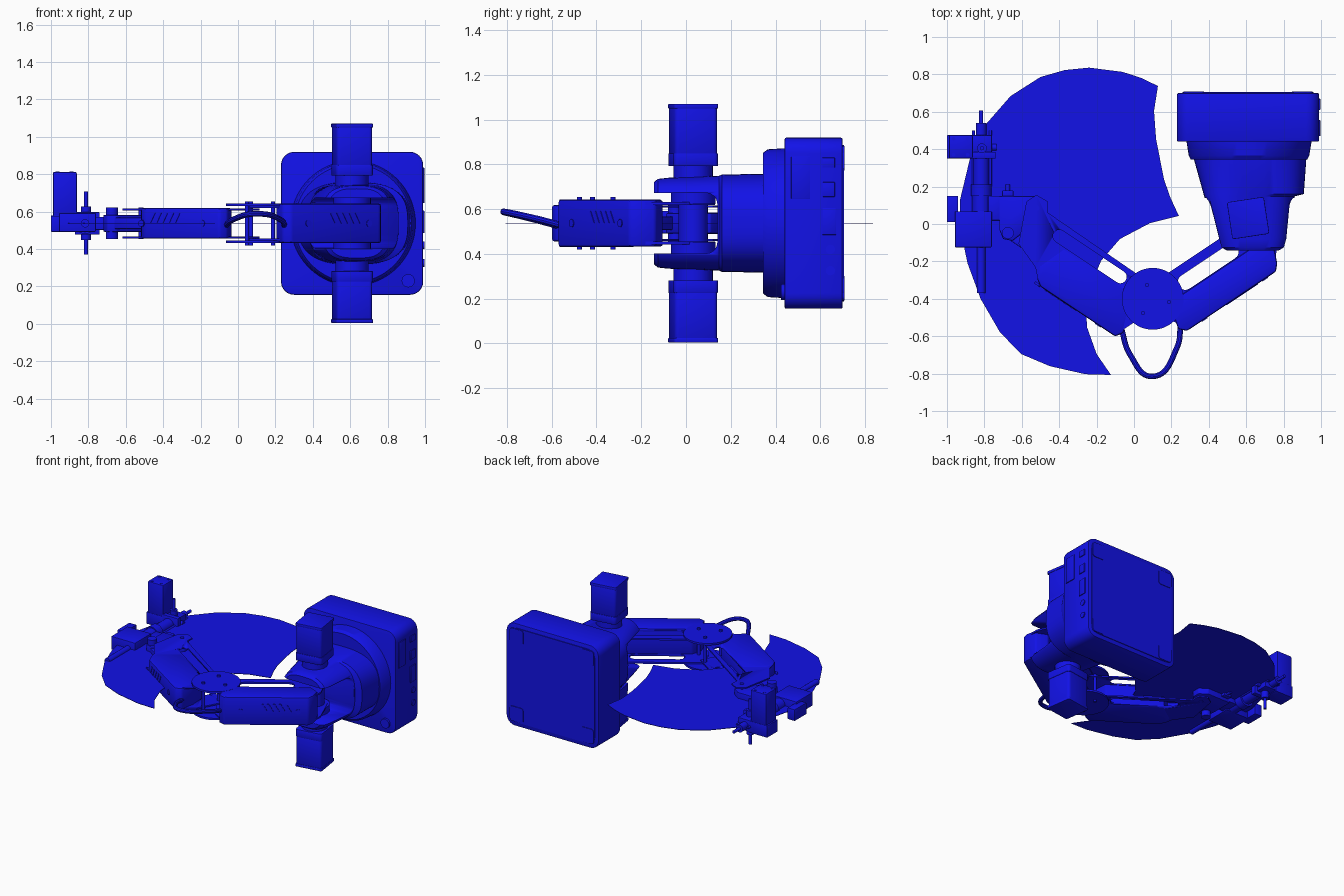
import bpy, bmesh, math
from mathutils import Vector

if "Cube" in bpy.data.objects:
    bpy.data.objects.remove(bpy.data.objects["Cube"])

C = 0.537  # height of the arm's mid plane
BLUE = bpy.data.materials.new("blue")
BLUE.diffuse_color = (0.006, 0.006, 0.8, 1)
BLUE.use_nodes = True
BLUE.node_tree.nodes["Principled BSDF"].inputs["Base Color"].default_value = BLUE.diffuse_color


def finish(name, bm, bevel=0.0):
    bmesh.ops.recalc_face_normals(bm, faces=bm.faces)
    me = bpy.data.meshes.new(name)
    bm.to_mesh(me)
    bm.free()
    ob = bpy.data.objects.new(name, me)
    bpy.context.collection.objects.link(ob)
    me.materials.append(BLUE)
    bpy.context.view_layer.objects.active = ob
    bpy.ops.object.select_all(action='DESELECT')
    ob.select_set(True)
    if bevel:
        m = ob.modifiers.new("bevel", 'BEVEL')
        m.width, m.segments = bevel, 2
        bpy.ops.object.modifier_apply(modifier="bevel")
    bpy.ops.object.shade_smooth_by_angle(angle=math.radians(32))
    return ob


def loft(name, rings, bevel=0.0):
    bm = bmesh.new()
    vs = [[bm.verts.new(p) for p in r] for r in rings]
    n = len(vs[0])
    for a, b in zip(vs, vs[1:]):
        for i in range(n):
            bm.faces.new((a[i], a[(i + 1) % n], b[(i + 1) % n], b[i]))
    bm.faces.new(vs[0])
    bm.faces.new(vs[-1])
    return finish(name, bm, bevel)


def prism(name, pts, z0, z1, bevel=0.0):
    return loft(name, [[(x, y, z) for x, y in pts] for z in (z0, z1)], bevel)


def box(name, x0, x1, y0, y1, z0, z1, bevel=0.0):
    return prism(name, [(x0, y0), (x1, y0), (x1, y1), (x0, y1)], z0, z1, bevel)


def cyl(name, a, b, r, n=32):
    a, b = Vector(a), Vector(b)
    q = (b - a).to_track_quat('Z', 'Y')
    ring = [q @ Vector((r * math.cos(math.tau * i / n), r * math.sin(math.tau * i / n), 0)) for i in range(n)]
    return loft(name, [[c + p for p in ring] for c in (a, b)])


def round_rect(cx, cy, hx, hy, r, n=6, rot=0.0):
    pts = []
    for k, (sx, sy) in enumerate(((1, 1), (-1, 1), (-1, -1), (1, -1))):
        for i in range(n + 1):
            t = math.pi / 2 * (k + i / n)
            x, y = sx * (hx - r) + r * math.cos(t), sy * (hy - r) + r * math.sin(t)
            pts.append((cx + x * math.cos(rot) - y * math.sin(rot), cy + x * math.sin(rot) + y * math.cos(rot)))
    return pts


def cut(ob, cutter):
    m = ob.modifiers.new("cut", 'BOOLEAN')
    m.object, m.operation, m.solver = cutter, 'DIFFERENCE', 'EXACT'
    bpy.context.view_layer.objects.active = ob
    bpy.ops.object.modifier_apply(modifier="cut")
    bpy.data.objects.remove(cutter)


def frame(pts, side=1):
    # link frame: t along the link, n across it; side -1 mirrors it to the forearm
    return [(side * (0.832 * t - 0.555 * n), 0.555 * t + 0.832 * n) for t, n in pts]


def levels(lo, hi):
    # the same height band above and below the mid plane
    return (("upper", C + lo, C + hi), ("lower", C - hi, C - lo))


# Base box with ports, button and rear plate
def slab(name, shape, y0, y1, bevel=0.0):
    return loft(name, [[(x, y, z) for x, z in shape] for y in (y0, y1)], bevel)


slab("base_box", round_rect(0.61, C, 0.38, 0.382, 0.07), 0.44, 0.70, 0.008)
slab("base_rear_plate", round_rect(0.61, C, 0.35, 0.35, 0.06), 0.695, 0.705)
for sx in (-1, 1):
    for sz in (-1, 1):
        slab("rear_corner_pad", round_rect(0.61 + sx * 0.29, C + sz * 0.29, 0.055, 0.055, 0.02), 0.70, 0.709)
cyl("base_button", (0.91, 0.425, 0.23), (0.91, 0.45, 0.23), 0.035)
for y0, y1, z0, z1 in ((.47, .555, .645, .835), (.61, .665, .785, .83), (.61, .665, .655, .72), (.61, .67, .485, .605)):
    box("side_port", 0.98, 0.996, y0, y1, z0, z1, 0.002)
for z in (0.42, 0.325):
    cyl("side_socket", (0.98, 0.645, z), (0.996, 0.645, z), 0.021, 20)


# Round flange and tapering tower with a fork cut in its nose
def oval(y, cx, hx, hz, e, n=64):
    f = lambda v: math.copysign(abs(v) ** (2 / e), v)
    return [(cx + hx * f(math.cos(math.tau * i / n)), y, C + hz * f(math.sin(math.tau * i / n))) for i in range(n)]


loft("tower_flange", [oval(.445, .615, .335, .335, 2), oval(.365, .615, .322, .33, 2), oval(.345, .615, .312, .315, 2)])
tower = loft("tower", [oval(.40, .615, .31, .222, 2.6), oval(.16, .64, .268, .217, 2.8), oval(.148, .617, .242, .212, 3),
                       oval(-.08, .635, .198, .203, 3.2), oval(-.125, .635, .185, .198, 3.2), oval(-.142, .635, .16, .185, 3.2)])
cut(tower, loft("fork_cutter", [[(x, y, z) for y, z in round_rect(-0.08, C, 0.22, 0.135, 0.05)] for x in (0.2, 1.1)]))

# Shoulder motors, mirrored above and below
JX, JY = 0.61, 0.032
for s in (1, -1):
    for nm, z0, z1, h, r in (("body", .305, .52, .097, .02), ("end_cap", .512, .533, .1, .012), ("gearbox", .255, .312, .1, .02)):
        za, zb = sorted((C + s * z0, C + s * z1))
        prism("shoulder_motor_" + nm, round_rect(JX, JY, h, h, r, 3, 0.15), za, zb, 0.004)
    cyl("motor_mount", (JX, JY, C + s * .18), (JX, JY, C + s * .26), 0.088)
    cyl("shoulder_bearing", (JX, JY, C + s * .085), (JX, JY, C + s * .15), 0.1)
cyl("shoulder_hub", (JX, JY, C - .09), (JX, JY, C + .09), 0.065)


# Link plates with a long slot
def link_plates(name, outline, slot, lo, hi, side):
    t0, t1, n0, n1 = slot
    shape = round_rect((t0 + t1) / 2, (n0 + n1) / 2, (t1 - t0) / 2, (n1 - n0) / 2, (n1 - n0) * .49)
    for tag, z0, z1 in levels(lo, hi):
        plate = prism(f"{tag}_{name}", frame(outline, side), z0, z1)
        cut(plate, prism("slot_cutter", frame(shape, side), z0 - .05, z1 + .05))


link_plates("upper_arm_plate", [(-.14, -.319), (.43, -.319), (.47, -.23), (.58, -.23), (.61, -.32), (.57, -.517),
                                (.53, -.575), (.49, -.615), (-.08, -.615), (-.14, -.5)], (.015, .39, -.452, -.37), .082, .094, 1)
link_plates("forearm_plate", [(-.28, -.215), (.42, -.205), (.45, -.155), (.52, -.16), (.545, -.22), (.455, -.43), (.31, -.485),
                              (.27, -.525), (-.25, -.54), (-.3, -.42)], (-.13, .33, -.31, -.242), .07, .08, -1)

# Arm covers with slanted vents
for name, side, prof, half, nv, tv in (
        ("upper_arm_cover", 1, [(-.115, -.6), (-.08, -.633), (.49, -.633), (.52, -.6), (.55, -.53), (.5, -.455), (-.03, -.455), (-.09, -.5)], .105, -.634, .2),
        ("forearm_cover", -1, [(-.277, -.515), (-.25, -.556), (.23, -.556), (.27, -.53), (.3, -.47), (.24, -.315), (-.16, -.315), (-.24, -.42)], .082, -.557, .03)):
    prism(name, frame(prof, side), C - half, C + half, 0.012)
    for i in range(5):
        t = tv + i * .04
        low = frame([(t, nv - .002), (t + .014, nv - .002), (t + .014, nv + .01), (t, nv + .01)], side)
        high = frame([(t - .03, nv - .002), (t - .016, nv - .002), (t - .016, nv + .01), (t - .03, nv + .01)], side)
        loft(name + "_vent", [[(x, y, C) for x, y in low], [(x, y, C + .055) for x, y in high]])
    for t in (tv - .17, tv + .22):
        (a, b) = frame([(t, nv + .01), (t, nv - .003)], side)
        cyl(name + "_screw", (*a, C), (*b, C), 0.018, 16)

# Elbow discs and bolts
for tag, z0, z1 in levels(.092, .106):
    cyl(tag + "_elbow_disc", (.1, -.4, z0), (.1, -.4, z1), 0.165, 48)
for x, y in ((.07, -.326), (.187, -.417), (.048, -.476)):
    cyl("elbow_bolt", (x, y, C - .118), (x, y, C + .118), 0.011, 16)

# Wrist block, joint pins and parallel rod
WRIST = [(-.72, .15), (-.53, .15), (-.475, .11), (-.475, .05), (-.56, -.02), (-.65, -.09), (-.7, -.08), (-.72, -.03)]
prism("wrist_block", WRIST, C - .045, C + .045, 0.006)
for x, y, r in ((-.519, .085, .014), (-.674, -.048, .032)):
    cyl("wrist_pin", (x, y, C - .085), (x, y, C + .085), r, 20)
prism("parallel_rod", frame([(.25, -.44), (.54, -.44), (.54, -.39), (.25, -.39)], -1), C - .03, C + .03, 0.004)
box("wrist_stud", -.705, -.645, .14, .18, C - .02, C + .04, 0.004)
cyl("wrist_knob", (-.675, .17, C), (-.675, .21, C), 0.012, 16)
box("wrist_bridge", -.78, -.70, .02, .15, C - .035, C + .035, 0.004)

# Tool head: front block, stepped spindle along y, side clamp
box("tool_block", -.957, -.76, -.125, .068, C - .045, C + .055, 0.005)
box("tool_block_motor", -1.0, -.94, .01, .15, C - .045, C + .04, 0.004)
for y0, y1, r in ((-.37, -.12, .022), (.06, .15, .048), (.15, .21, .056), (.21, .35, .042), (.47, .54, .028), (.53, .607, .011)):
    cyl("tool_spindle", (-.817, y0, C), (-.817, y1, C), r, 24)
box("tool_bracket", -.872, -.74, .35, .385, C - .06, C + .06, 0.004)
box("tool_bracket_rear", -.862, -.76, .385, .475, C - .04, C + .045, 0.004)
cyl("tool_cross_pin", (-.87, .41, C), (-.735, .41, C), 0.018, 16)
cyl("tool_vertical_pin", (-.813, .405, .37), (-.813, .405, .708), 0.011, 16)
for s in (-1, 1):
    cyl("tool_pin_collar", (-.813, .405, C + s * .04), (-.813, .405, C + s * .09), 0.026, 20)
    cyl("spindle_side_rod", (-.813 + s * .045, .2, C), (-.813 + s * .045, .5, C), 0.008, 12)

# Upright tool motor
box("tool_motor", -.99, -.862, .35, .475, .575, .812, 0.008)
box("tool_motor_plate", -1.0, -.85, .35, .475, C - .045, .58, 0.003)
for x in (-.965, -.89):
    for y in (.37, .455):
        cyl("tool_motor_screw", (x, y, .80), (x, y, .815), 0.01, 12)

# Thin reach sheet bounded by arcs
REACH = [(.128, .738), (.107, .604), (.118, .455), (.16, .24), (.195, .14), (.24, .043), (.086, .005), (-.075, -.08), (-.175, -.195),
         (-.238, -.34), (-.258, -.45), (-.25, -.555), (-.2, -.695), (-.123, -.807), (-.26, -.803), (-.45, -.76), (-.604, -.695),
         (-.717, -.578), (-.82, -.4), (-.89, -.21), (-.928, -.03), (-.93, .13), (-.877, .35), (-.8, .524), (-.66, .684),
         (-.5, .786), (-.37, .823), (-.24, .836), (-.06, .813), (.04, .78)]
prism("reach_sheet", REACH, C - .0015, C + .0015)

# Looped cable at the elbow
cu = bpy.data.curves.new("elbow_cable", 'CURVE')
cu.dimensions, cu.bevel_depth, cu.bevel_resolution = '3D', 0.015, 3
sp = cu.splines.new('BEZIER')
path = [(.25, -.53, .52), (.23, -.66, .555), (.1, -.815, .588), (-.02, -.7, .56), (-.07, -.55, .52)]
sp.bezier_points.add(len(path) - 1)
for bp, p in zip(sp.bezier_points, path):
    bp.co = p
    bp.handle_left_type = bp.handle_right_type = 'AUTO'
cable = bpy.data.objects.new("elbow_cable", cu)
bpy.context.collection.objects.link(cable)
cu.materials.append(BLUE)
bpy.ops.object.select_all(action='DESELECT')
cable.select_set(True)
bpy.context.view_layer.objects.active = cable
bpy.ops.object.convert(target='MESH')
bpy.ops.object.shade_smooth_by_angle(angle=math.radians(32))
